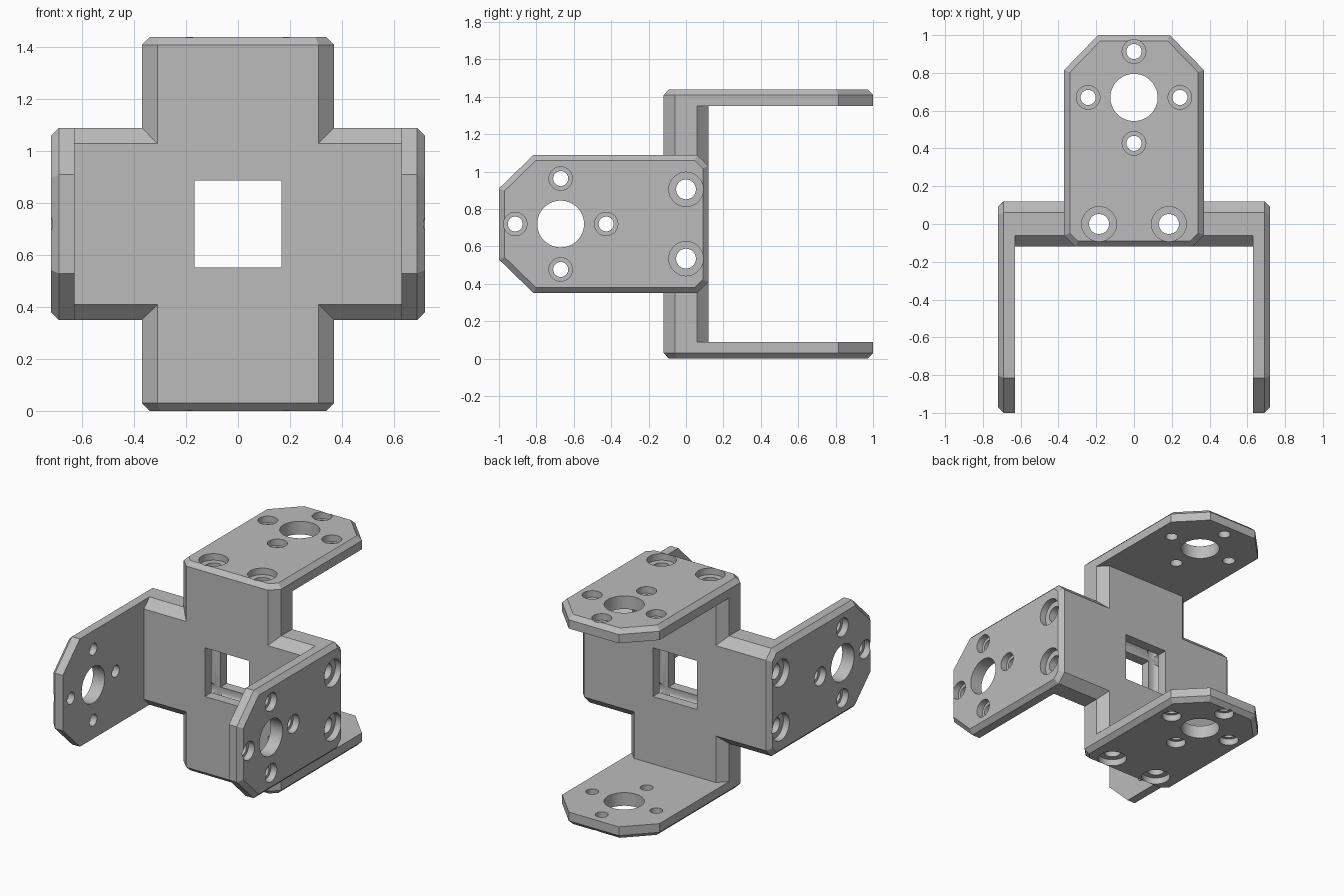
import bpy, bmesh
from math import pi, radians
from mathutils import Matrix, Vector

if "Cube" in bpy.data.objects:
    bpy.data.objects.remove(bpy.data.objects["Cube"])

REACH, THICK, HALF_W, BEVEL = 0.72, 0.09, 0.37, 0.03   # bracket proportions
WEB_Y, WEB_CUT = 0.12, 0.06
SCREW_X, BORE_DEPTH = 0.185, 0.045
INNER = REACH - THICK
CENTRE = Matrix.Translation((0, 0, REACH))

grey = bpy.data.materials.new("plain_grey")
grey.use_nodes = True
grey.diffuse_color = (0.5, 0.5, 0.5, 1)
grey.node_tree.nodes["Principled BSDF"].inputs["Base Color"].default_value = (0.5, 0.5, 0.5, 1)


def finish(bm, name):
    bmesh.ops.recalc_face_normals(bm, faces=bm.faces)
    mesh = bpy.data.meshes.new(name)
    bm.to_mesh(mesh)
    bm.free()
    mesh.materials.append(grey)
    obj = bpy.data.objects.new(name, mesh)
    bpy.context.collection.objects.link(obj)
    return obj


def loft(name, rings):
    """Skin matching closed rings of points and cap both ends."""
    bm = bmesh.new()
    loops = [[bm.verts.new(p) for p in ring] for ring in rings]
    for a, b in zip(loops, loops[1:]):
        for i in range(len(a)):
            j = (i + 1) % len(a)
            bm.faces.new((a[i], a[j], b[j], b[i]))
    bm.faces.new(loops[0])
    bm.faces.new(loops[-1])
    return finish(bm, name)


def inset(points, d):
    """Offset a convex counter-clockwise outline inward by d."""
    out = []
    for i, p in enumerate(points):
        p = Vector(p)
        e1 = (p - Vector(points[i - 1])).normalized()
        e2 = (Vector(points[(i + 1) % len(points)]) - p).normalized()
        n1, n2 = Vector((-e1.y, e1.x)), Vector((-e2.y, e2.x))
        out.append(p + (n1 + n2) * d / (1 + n1.dot(n2)))
    return out


def cylinder(radius, x, y, z0, z1, matrix=Matrix()):
    bm = bmesh.new()
    place = matrix @ Matrix.Translation((x, y, (z0 + z1) / 2))
    bmesh.ops.create_cone(bm, cap_ends=True, segments=48, radius1=radius,
                          radius2=radius, depth=z1 - z0, matrix=place)
    return finish(bm, "hole_cutter")


def combine(obj, others, operation):
    """Apply booleans, then drop the helper objects."""
    for other in others:
        mod = obj.modifiers.new("cut", "BOOLEAN")
        mod.operation, mod.object, mod.solver = operation, other, "EXACT"
    graph = bpy.context.evaluated_depsgraph_get()
    mesh = bpy.data.meshes.new_from_object(obj.evaluated_get(graph))
    obj.modifiers.clear()
    obj.data = mesh
    for other in others:
        bpy.data.objects.remove(other)


# Cross-shaped web: two chamfered bars
def web_bar(name, matrix):
    w, y, c = HALF_W, WEB_Y, WEB_CUT
    half = [(w, y - c), (w - c, y)]
    outline = half + [(-a, b) for a, b in reversed(half)]
    outline += [(-a, -b) for a, b in outline]
    rings = [[matrix @ Vector((a, b, z)) for a, b in outline] for z in (-INNER, INNER)]
    return loft(name, rings)


sideways = CENTRE @ Matrix.Rotation(pi / 2, 4, "Y")
web = web_bar("cross_web", CENTRE)
combine(web, [web_bar("side_bar", sideways)], "UNION")

# Square window and the long screw bores
bm = bmesh.new()
bmesh.ops.create_cube(bm, size=1, matrix=CENTRE @ Matrix.Diagonal((0.334, 1, 0.334, 1)))
cutters = [finish(bm, "window_cutter")]
for matrix in (CENTRE, sideways):
    for x in (-SCREW_X, SCREW_X):
        cutters.append(cylinder(0.053, x, 0, -1, 1, matrix))
combine(web, cutters, "DIFFERENCE")


# Mounting arm: plate with clipped corners and a chamfered outer rim
def arm(name, turn):
    right = [(HALF_W - WEB_CUT, -WEB_Y), (HALF_W, -WEB_CUT), (HALF_W, 0.815), (0.19, 1)]
    outline = right + [(-x, y) for x, y in reversed(right)]
    rim = inset(outline, BEVEL)
    layers = ((outline, 0), (outline, THICK - BEVEL), (rim, THICK))
    plate = loft(name, [[(p[0], p[1], z) for p in pts] for pts, z in layers])
    hub, ring = 0.67, 0.243
    cuts = [cylinder(0.125, 0, hub, -1, 1)]
    spots = [(dx * ring, hub + dy * ring, 0.04, 0.0625)
             for dx, dy in ((1, 0), (-1, 0), (0, 1), (0, -1))]
    spots += [(x, 0, 0.053, 0.092) for x in (-SCREW_X, SCREW_X)]
    for x, y, hole, bore in spots:
        cuts.append(cylinder(hole, x, y, -1, 1))
        cuts.append(cylinder(bore, x, y, THICK - BORE_DEPTH, 1))
    combine(plate, cuts, "DIFFERENCE")
    plate.data.transform(CENTRE @ turn @ Matrix.Translation((0, 0, INNER)))
    return plate


flip = Matrix.Rotation(pi, 4, "Z")
parts = [web,
         arm("top_arm", Matrix()),
         arm("bottom_arm", Matrix.Rotation(pi, 4, "Y")),
         arm("left_arm", Matrix.Rotation(pi / 2, 4, "Y") @ flip),
         arm("right_arm", Matrix.Rotation(-pi / 2, 4, "Y") @ flip)]

# Smooth bores, crisp edges
bpy.ops.object.select_all(action="DESELECT")
for part in parts:
    part.select_set(True)
bpy.context.view_layer.objects.active = web
bpy.ops.object.shade_smooth_by_angle(angle=radians(30))
